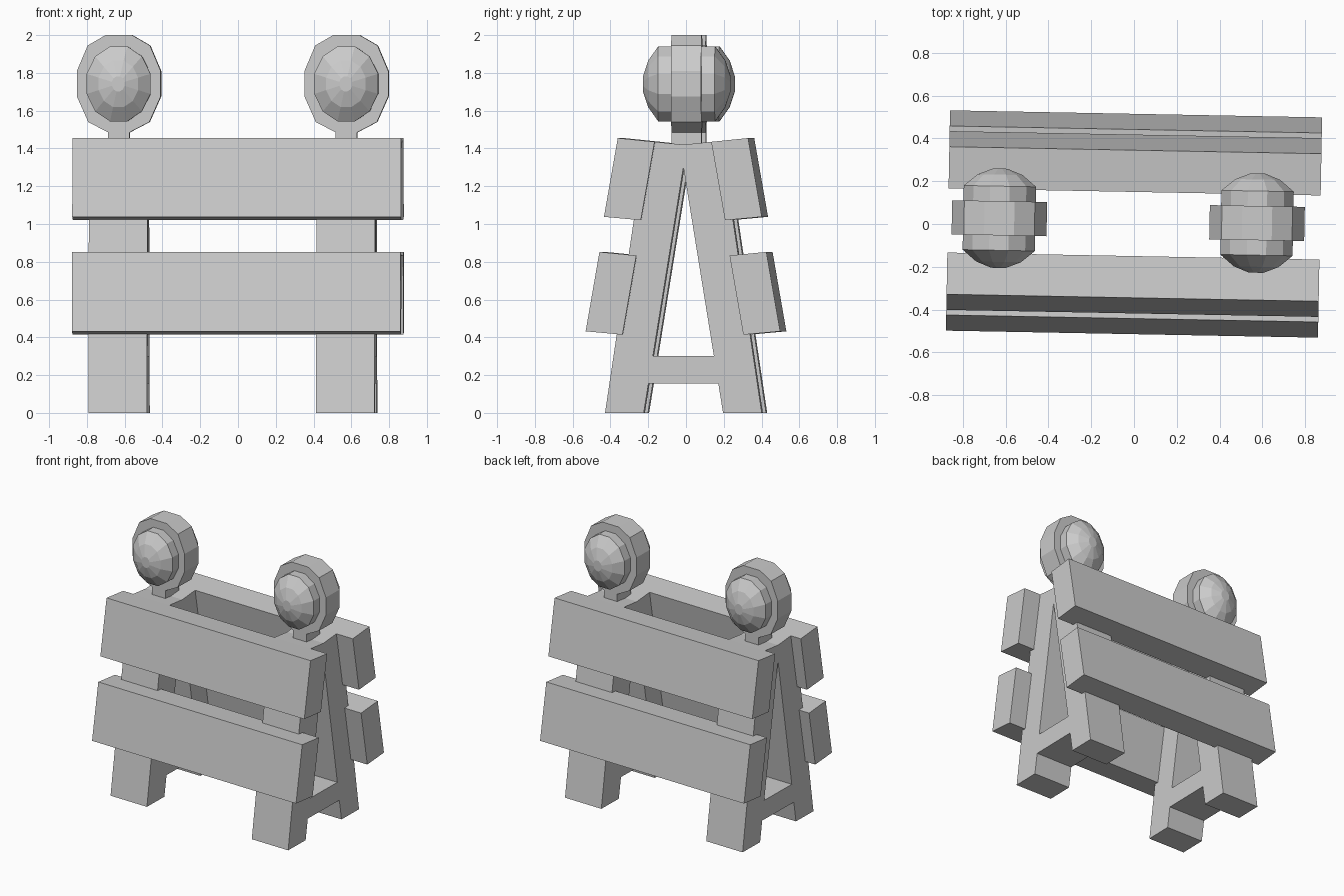
import bpy, bmesh, math
from mathutils import Matrix, Vector

cube = bpy.data.objects.get("Cube")
if cube:
    bpy.data.objects.remove(cube, do_unlink=True)

grey = bpy.data.materials.new("plain_grey")
grey.use_nodes = True
colour = (0.6, 0.6, 0.6, 1)
grey.diffuse_color = colour
grey.node_tree.nodes["Principled BSDF"].inputs["Base Color"].default_value = colour

# The whole barrier stands slightly turned
TURN = Matrix.Rotation(math.radians(-1.08), 4, "Z")


def finish(name, bm):
    bmesh.ops.recalc_face_normals(bm, faces=bm.faces)
    bm.transform(TURN)
    mesh = bpy.data.meshes.new(name)
    bm.to_mesh(mesh)
    bm.free()
    mesh.materials.append(grey)
    obj = bpy.data.objects.new(name, mesh)
    bpy.context.collection.objects.link(obj)


def extrude(name, points, direction):
    """Close a flat outline and extrude it along a direction."""
    bm = bmesh.new()
    face = bm.faces.new([bm.verts.new(p) for p in points])
    result = bmesh.ops.extrude_face_region(bm, geom=[face])
    moved = [v for v in result["geom"] if isinstance(v, bmesh.types.BMVert)]
    bmesh.ops.translate(bm, verts=moved, vec=Vector(direction))
    finish(name, bm)


def side_part(name, profile, x, width, side=1):
    """Extrude a (y, z) profile across x, mirrored by side."""
    points = [(x - width / 2, side * y, z) for y, z in profile]
    extrude(name, points, (width, 0, 0))


def dome(name, x, y, z, side):
    """Stepped lens: oval rings closing toward a small cap."""
    rings = [(1, 0.05), (1, 0.15), (0.62, 0.204), (0.2, 0.232)]
    bm = bmesh.new()
    loops = []
    for scale, depth in rings:
        loop = []
        for i in range(12):
            a = math.radians(15 + 30 * i)
            loop.append(bm.verts.new((x + 0.175 * scale * math.cos(a),
                                      y + side * depth,
                                      z + 0.206 * scale * math.sin(a))))
        loops.append(loop)
    for a, b in zip(loops, loops[1:]):
        for i in range(12):
            j = (i + 1) % 12
            bm.faces.new((a[i], a[j], b[j], b[i]))
    bm.faces.new(loops[0])
    bm.faces.new(loops[-1])
    finish(name, bm)


upper = [(0.15, 1.435), (0.345, 1.455), (0.418, 1.038), (0.223, 1.02)]
lower = [(0.247, 0.833), (0.442, 0.852), (0.515, 0.432), (0.32, 0.414)]
leg = [(0.21, 0), (0.415, 0), (0.2, 1.44), (0, 1.42), (0, 1.3)]
brace = [(-0.187, 0.155), (0.187, 0.155), (0.163, 0.3), (-0.163, 0.3)]
half_housing = [(0.07, 2.0), (0.165, 1.945), (0.222, 1.81), (0.222, 1.675),
                (0.162, 1.54), (0.057, 1.485), (0.057, 1.42)]

# Boards
for side, label in ((-1, "front"), (1, "back")):
    side_part(label + "_upper_board", upper, 0, 1.74, side)
    side_part(label + "_lower_board", lower, 0, 1.74, side)

for x, label in ((-0.63, "right"), (0.575, "left")):
    # Trestle legs and brace
    for side, end in ((-1, "front"), (1, "back")):
        side_part(f"{label}_{end}_leg", leg, x, 0.31, side)
    side_part(label + "_brace", brace, x, 0.31)

    # Warning lamp
    outline = half_housing + [(-a, z) for a, z in reversed(half_housing)]
    extrude(label + "_lamp_housing",
            [(x + a, -0.065, z) for a, z in outline], (0, 0.16, 0))
    for side, end in ((-1, "front"), (1, "back")):
        dome(f"{label}_{end}_lens", x, 0.015, 1.742, side)
